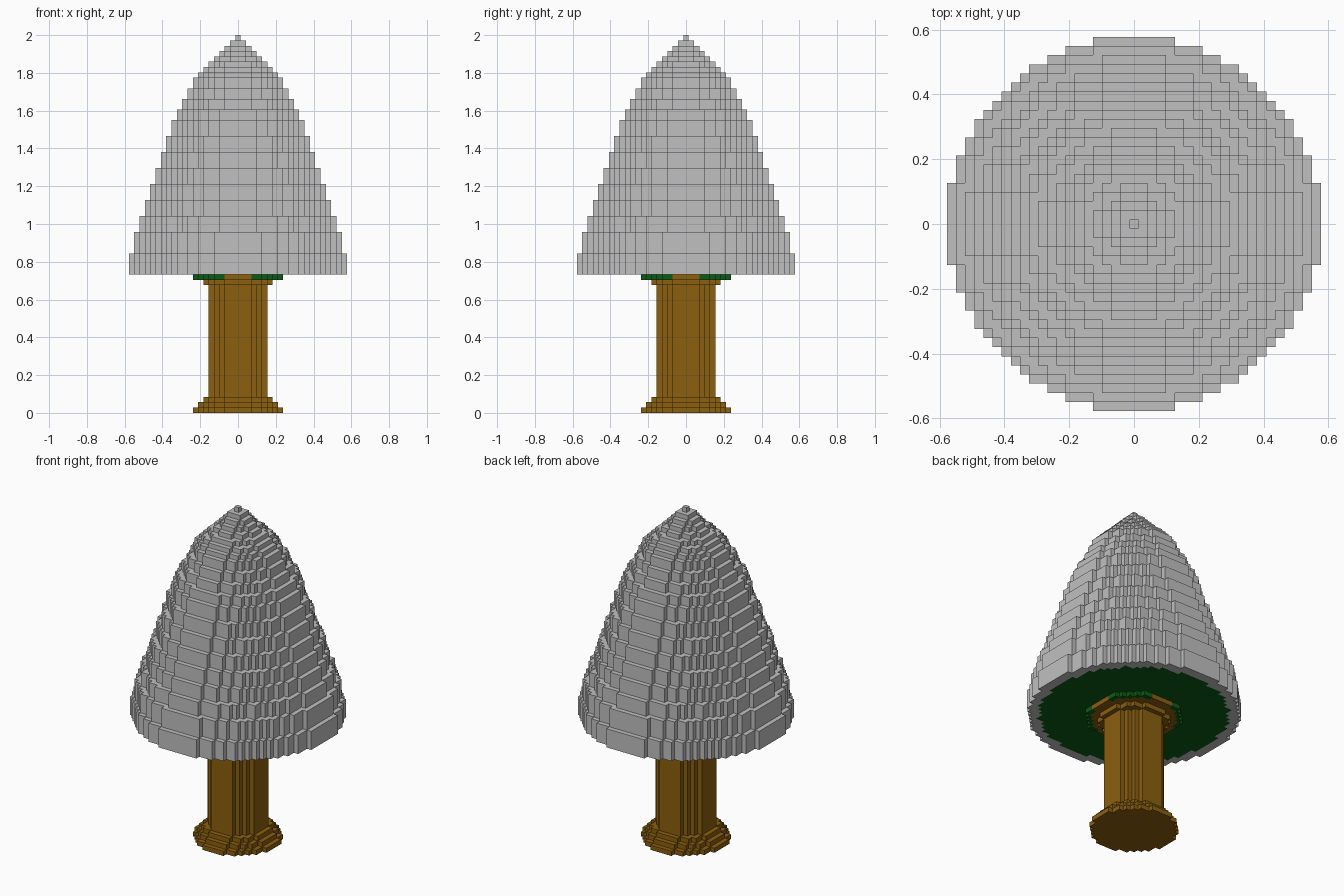
import bpy, bmesh, math

if "Cube" in bpy.data.objects:
    bpy.data.objects.remove(bpy.data.objects["Cube"])

V = 2 / 71          # voxel size: the tree is 71 voxels tall


def material(name, rgb):
    m = bpy.data.materials.new(name)
    m.diffuse_color = (*rgb, 1)
    m.use_nodes = True
    m.node_tree.nodes["Principled BSDF"].inputs["Base Color"].default_value = m.diffuse_color
    return m


BARK = material("bark brown", (0.258, 0.115, 0.0045))
GREEN = material("leaf green", (0.003, 0.105, 0.006))
SNOW = material("snow grey", (0.53, 0.53, 0.53))


def disc(r):
    """Cells of a voxel disc whose axis half-width is r + 0.5 voxels."""
    lim = (r + 0.42) ** 2
    span = range(-r, r + 1)
    return {(x, y) for x in span for y in span if x * x + y * y <= lim}


def build(name, layers, mat):
    """layers: stacked (z0, z1, cells); only exposed faces are made."""
    bm = bmesh.new()

    def quad(pts):
        bm.faces.new([bm.verts.new((x * V, y * V, z * V)) for x, y, z in pts])

    for i, (z0, z1, cells) in enumerate(layers):
        below = layers[i - 1][2] if i > 0 else set()
        above = layers[i + 1][2] if i + 1 < len(layers) else set()
        for x, y in cells:
            a, b, c, d = x - .5, x + .5, y - .5, y + .5
            ring = [(a, c), (b, c), (b, d), (a, d)]
            if (x, y) not in above:
                quad([(*p, z1) for p in ring])
            if (x, y) not in below:
                quad([(*p, z0) for p in reversed(ring)])
            for k, (dx, dy) in enumerate([(0, -1), (1, 0), (0, 1), (-1, 0)]):
                if (x + dx, y + dy) not in cells:
                    p, q = ring[k], ring[(k + 1) % 4]
                    quad([(*p, z0), (*q, z0), (*q, z1), (*p, z1)])
    bmesh.ops.remove_doubles(bm, verts=bm.verts, dist=V * 0.01)
    me = bpy.data.meshes.new(name)
    bm.to_mesh(me)
    bm.free()
    me.materials.append(mat)
    ob = bpy.data.objects.new(name, me)
    bpy.context.collection.objects.link(ob)
    return ob


# Trunk: flared foot, straight shaft, flared top
build("trunk", [(0, 1, disc(8)), (1, 2, disc(7)), (2, 3, disc(6)),
                (3, 24, disc(5)), (24, 25, disc(6)), (25, 26, disc(8))], BARK)

# Foliage: diagonal corner pieces round the trunk top, then the underside plate
collar = {(x, y) for x in range(-8, 9) for y in range(-8, 9)
          if x * x + y * y <= 80} - disc(8)
build("foliage_collar", [(25, 26, collar)], GREEN)
build("foliage_underside", [(26, 27, disc(18))], GREEN)

# Snow: stepped dome, each ring one voxel narrower than the one below
heights = [4, 4] + [3] * 7 + [2] * 4 + [1] * 8
layers, z = [(26, 27, disc(20) - disc(18))], 27
for i, h in enumerate(heights):
    top = z + h - (1 if i == 0 else 0)
    layers.append((z, top, disc(20 - i)))
    z = top
build("snow_cover", layers, SNOW)
